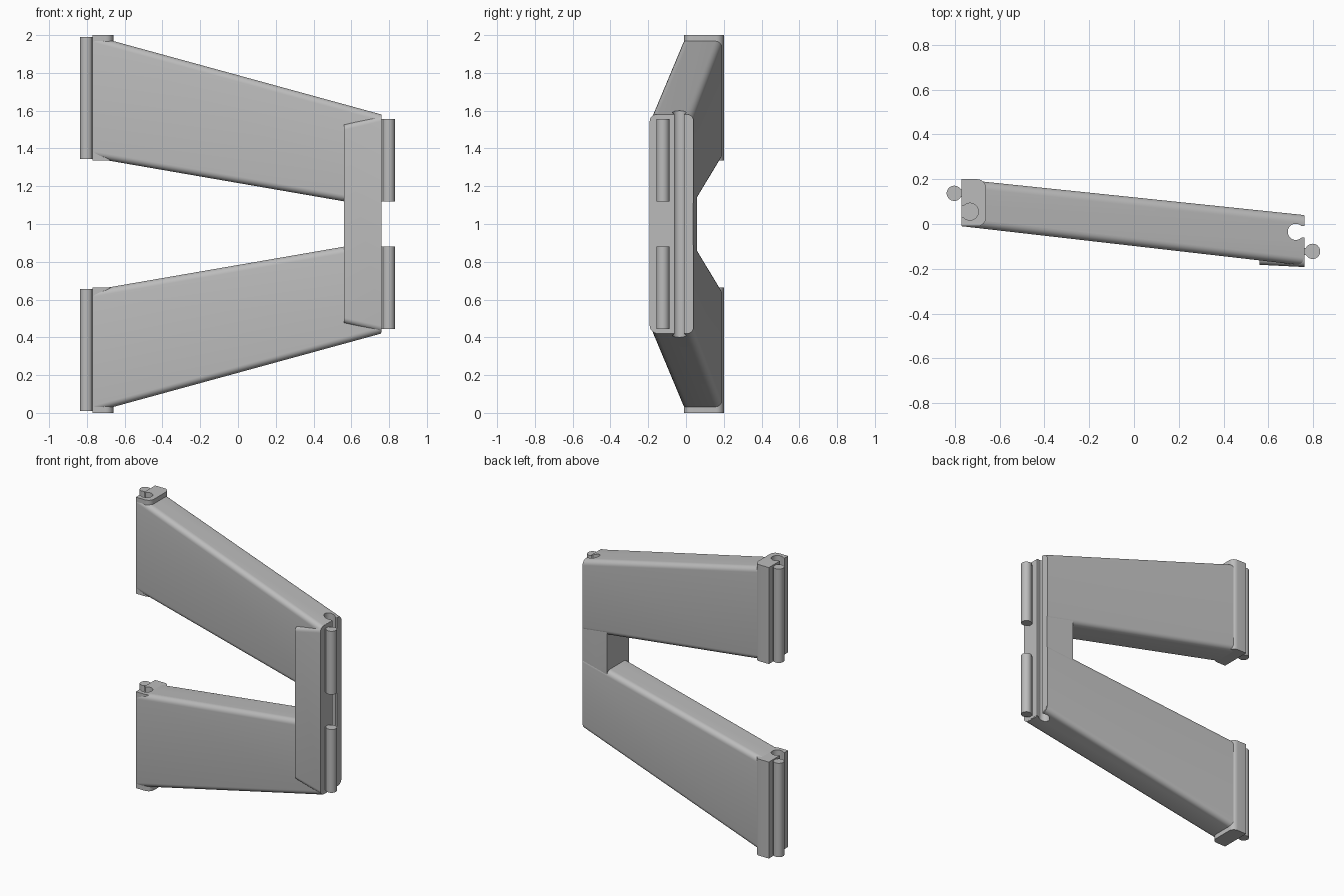
import bpy, bmesh, math
from math import sin, cos, pi

cube = bpy.data.objects.get("Cube")
if cube:
    bpy.data.objects.remove(cube, do_unlink=True)

grey = bpy.data.materials.new("plain grey")
grey.use_nodes = True
colour = (0.5, 0.5, 0.5, 1)
grey.diffuse_color = colour
grey.node_tree.nodes["Principled BSDF"].inputs["Base Color"].default_value = colour


def loft(name, ring_a, ring_b):
    """Solid between two matching closed rings."""
    bm = bmesh.new()
    a = [bm.verts.new(p) for p in ring_a]
    b = [bm.verts.new(p) for p in ring_b]
    n = len(a)
    for i in range(n):
        j = (i + 1) % n
        bm.faces.new((a[i], a[j], b[j], b[i]))
    bm.faces.new(a[::-1])
    bm.faces.new(b)
    bmesh.ops.recalc_face_normals(bm, faces=bm.faces)
    mesh = bpy.data.meshes.new(name)
    bm.to_mesh(mesh)
    bm.free()
    obj = bpy.data.objects.new(name, mesh)
    bpy.context.collection.objects.link(obj)
    mesh.materials.append(grey)
    return obj


def prism(name, profile, z0, z1):
    return loft(name, [(x, y, z0) for x, y in profile], [(x, y, z1) for x, y in profile])


def rounded_section(x, y0, y1, z0, z1, r, steps=6):
    """Rounded rectangle standing across the x axis."""
    corners = ((y1 - r, z1 - r), (y0 + r, z1 - r), (y0 + r, z0 + r), (y1 - r, z0 + r))
    ring = []
    for k, (cy, cz) in enumerate(corners):
        for i in range(steps + 1):
            t = pi / 2 * (k + i / steps)
            ring.append((x, cy + r * cos(t), cz + r * sin(t)))
    return ring


def keyhole(cx, cy, r, half, end_x, steps=24):
    """Circle with a straight neck running to end_x."""
    side = 1 if end_x > cx else -1
    a = math.asin(half / r)
    pts = [(end_x, cy + half)]
    for i in range(steps + 1):
        t = a + (2 * pi - 2 * a) * i / steps
        pts.append((cx + side * r * cos(t), cy + r * sin(t)))
    pts.append((end_x, cy - half))
    return pts


def cut(obj, cutter):
    mod = obj.modifiers.new("channel", "BOOLEAN")
    mod.operation = "DIFFERENCE"
    mod.solver = "EXACT"
    mod.object = cutter
    bpy.context.view_layer.objects.active = obj
    bpy.ops.object.modifier_apply(modifier=mod.name)


parts, cutters = [], []
LEFT, RIGHT = -0.77, 0.76

# Long channel through the narrow end
end_channel = prism("end_channel_cutter", keyhole(0.722, -0.035, 0.036, 0.025, 0.85), -0.1, 2.1)
cutters.append(end_channel)

# Bridge joining both arms
bridge = loft("bridge",
              rounded_section(0.56, -0.182, 0.059, 0.475, 1.527, 0.03),
              rounded_section(RIGHT, -0.192, 0.038, 0.425, 1.58, 0.035))
cut(bridge, end_channel)
parts.append(bridge)

for label, up in (("upper", True), ("lower", False)):
    def span(lo, hi):
        return (lo, hi) if up else (2 - hi, 2 - lo)

    # Tapered arm
    arm = loft(label + "_arm",
               rounded_section(LEFT + 0.002, -0.01, 0.199, *span(1.35, 1.998), 0.035),
               rounded_section(RIGHT - 0.002, -0.185, 0.04, *span(1.086, 1.58), 0.035))

    # Hinge block with two rounded corners
    r, y0, y1, x1 = 0.04, -0.01, 0.2, -0.66
    outline = [(LEFT, y1), (LEFT, y0)]
    for cy, start in ((y0 + r, -pi / 2), (y1 - r, 0)):
        for i in range(7):
            t = start + pi / 2 * i / 6
            outline.append((x1 - r + r * cos(t), cy + r * sin(t)))
    block = prism(label + "_hinge_block", outline, *span(1.337, 2.0))

    # Socket channel, closed at its lower end
    floor = span(1.337, 2.0)[0] + 0.03
    socket = prism(label + "_socket_cutter", keyhole(-0.732, 0.055, 0.038, 0.026, -0.9), floor, floor + 0.75)
    cutters.append(socket)
    cut(arm, end_channel)
    cut(arm, socket)
    cut(block, socket)

    # Hinge rods at both ends
    rod = prism(label + "_left_rod", keyhole(-0.802, 0.137, 0.034, 0.016, -0.75), *span(1.345, 1.99))
    peg = prism(label + "_right_rod", keyhole(0.797, -0.122, 0.034, 0.016, 0.74), *span(1.12, 1.555))
    parts += [arm, block, rod, peg]

for c in cutters:
    bpy.data.objects.remove(c, do_unlink=True)

# Smooth rounded edges, keep hard corners
bpy.ops.object.select_all(action="DESELECT")
for p in parts:
    p.select_set(True)
bpy.context.view_layer.objects.active = parts[0]
bpy.ops.object.shade_smooth_by_angle(angle=math.radians(35))
